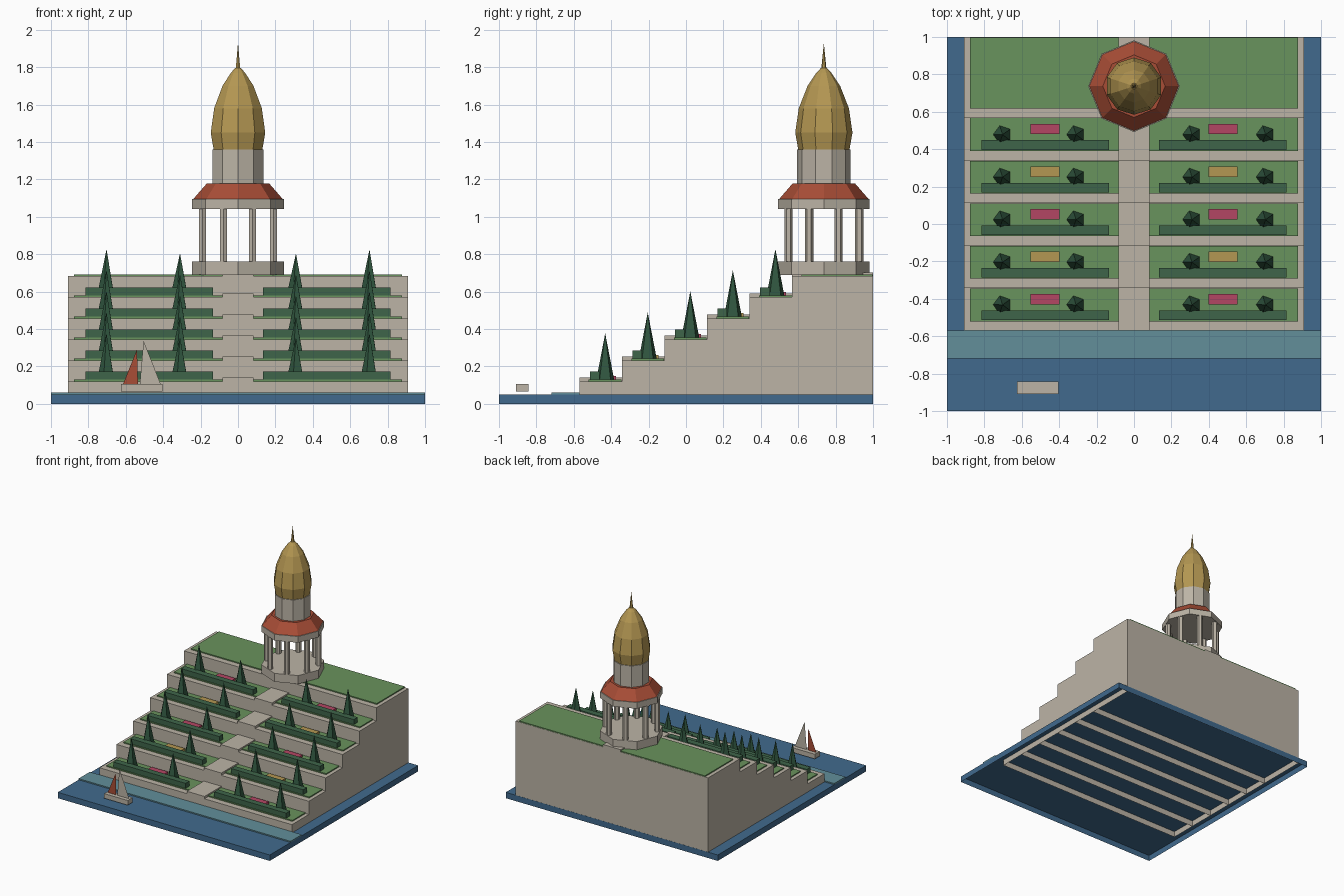
import bpy, bmesh, math
from mathutils import Matrix

cube = bpy.data.objects.get("Cube")
if cube:
    bpy.data.objects.remove(cube, do_unlink=True)


def material(name, rgb):
    lin = [((c / 255 + 0.055) / 1.055) ** 2.4 for c in rgb] + [1]
    m = bpy.data.materials.new(name)
    m.use_nodes = True
    m.diffuse_color = lin
    bsdf = next(n for n in m.node_tree.nodes if n.type == "BSDF_PRINCIPLED")
    bsdf.inputs["Base Color"].default_value = lin
    return m


STONE = material("pale stone", (188, 180, 166))
WATER = material("deep water", (65, 106, 141))
SHALLOW = material("shallow water", (98, 143, 154))
LAWN = material("lawn green", (105, 147, 93))
HEDGE = material("hedge green", (63, 101, 74))
TREE = material("cypress green", (48, 86, 63))
PINK = material("pink blossom", (180, 70, 100))
GOLD = material("gold", (180, 151, 82))
RED = material("red tile", (168, 77, 54))


def finish(name, bm, mat):
    bmesh.ops.recalc_face_normals(bm, faces=bm.faces[:])
    mesh = bpy.data.meshes.new(name)
    bm.to_mesh(mesh)
    bm.free()
    mesh.materials.append(mat)
    ob = bpy.data.objects.new(name, mesh)
    bpy.context.collection.objects.link(ob)
    return ob


def box(name, x, y, z, mat, open_bottom=False):
    """Box from (low, high) pairs, optionally an open shell underneath."""
    bm = bmesh.new()
    bmesh.ops.create_cube(bm, size=1)
    for v in bm.verts:
        v.co = [p[0] if c < 0 else p[1] for c, p in zip(v.co, (x, y, z))]
    if open_bottom:
        low = [f for f in bm.faces if f.calc_center_median().z < z[0] + 1e-5]
        bmesh.ops.delete(bm, geom=low, context="FACES")
    return finish(name, bm, mat)


def lathe(name, profile, sides, centre, mat, turn=0.0):
    """Faceted solid from (radius, z) rings; the first corner faces the back."""
    bm = bmesh.new()
    rings = []
    for r, z in profile:
        angles = [math.pi / 2 + turn + math.tau * k / sides for k in range(sides)]
        if r == 0:
            rings.append([bm.verts.new((centre[0], centre[1], z))] * sides)
        else:
            rings.append([bm.verts.new((centre[0] + r * math.cos(a),
                                        centre[1] + r * math.sin(a), z)) for a in angles])
    for low, high in zip(rings, rings[1:]):
        for k in range(sides):
            n = (k + 1) % sides
            corners = [low[k], low[n], high[n], high[k]]
            bm.faces.new(list(dict.fromkeys(corners)))
    for ring in (rings[0], rings[-1]):
        if ring[0] is not ring[1]:
            bm.faces.new(ring)
    return finish(name, bm, mat)


def sail(name, points, y, mat):
    bm = bmesh.new()
    bm.faces.new([bm.verts.new((x, y, z)) for x, z in points])
    return finish(name, bm, mat)


# Water
box("water_base", (-1, 1), (-1, 1), (0, 0.05), WATER, True)
box("shallow_water", (-1, 1), (-0.72, -0.57), (0.05, 0.06), SHALLOW)

# Terraces with lawns, path, hedges, flower beds and cypresses
LEVELS, FRONT, DEPTH = 6, -0.57, 0.2275
for i in range(LEVELS):
    top = i == LEVELS - 1
    y0 = FRONT + DEPTH * i
    y1 = 0.999 if top else y0 + DEPTH
    z = 0.12 + 0.1125 * i
    box(f"terrace_{i}", (-0.908, 0.908), (y0, y1), (0, z), STONE, True)
    box(f"path_{i}", (-0.083, 0.083), (y0, y1), (z, z + 0.02), STONE)
    for side, label in ((-1, "right"), (1, "left")):
        def span(a, b):
            return tuple(sorted((side * a, side * b)))
        ground = z + 0.009
        box(f"lawn_{label}_{i}", span(0.083, 0.877), (y0 + 0.05, y1 - 0.002),
            (z, ground), LAWN)
        if top:
            continue
        box(f"hedge_{label}_{i}", span(0.135, 0.815), (y0 + 0.056, y0 + 0.108),
            (ground, z + 0.052), HEDGE)
        box(f"flower_bed_{label}_{i}", span(0.398, 0.553), (y0 + 0.14, y0 + 0.195),
            (ground, z + 0.028), GOLD if i % 2 else PINK)
        for x, height in ((0.31, 0.235), (0.703, 0.257)):
            lathe(f"cypress_{label}_{i}", [(0.05, ground), (0, z + height)], 5,
                  (side * x, y0 + 0.138), TREE, 0.3)

# Tower: open pavilion, tiled skirt roof, drum, dome and spire
C = (0, 0.737)
lathe("pavilion_plinth", [(0.245, 0.69), (0.245, 0.762)], 8, C, STONE)
for k in range(8):
    a = math.pi / 8 + math.tau * k / 8
    spot = (C[0] + 0.205 * math.cos(a), C[1] + 0.205 * math.sin(a))
    lathe(f"pavilion_column_{k}", [(0.022, 0.762), (0.022, 1.042)], 6, spot, STONE)
lathe("pavilion_ring", [(0.245, 1.042), (0.245, 1.095)], 8, C, STONE)
lathe("skirt_roof", [(0.239, 1.095), (0.167, 1.178)], 8, C, RED)
lathe("drum", [(0.143, 1.178), (0.143, 1.36)], 10, C, STONE)
lathe("dome", [(0.137, 1.36), (0.153, 1.45), (0.134, 1.58), (0.087, 1.7),
               (0.04, 1.77), (0.016, 1.795)], 10, C, GOLD)
lathe("spire", [(0.014, 1.79), (0, 1.93)], 6, C, GOLD)

# Sailing boat
box("boat_hull", (-0.625, -0.403), (-0.91, -0.843), (0.065, 0.105), STONE)
sail("main_sail", [(-0.525, 0.105), (-0.413, 0.105), (-0.505, 0.338)], -0.877, STONE)
sail("fore_sail", [(-0.615, 0.105), (-0.535, 0.105), (-0.54, 0.29)], -0.877, RED)
